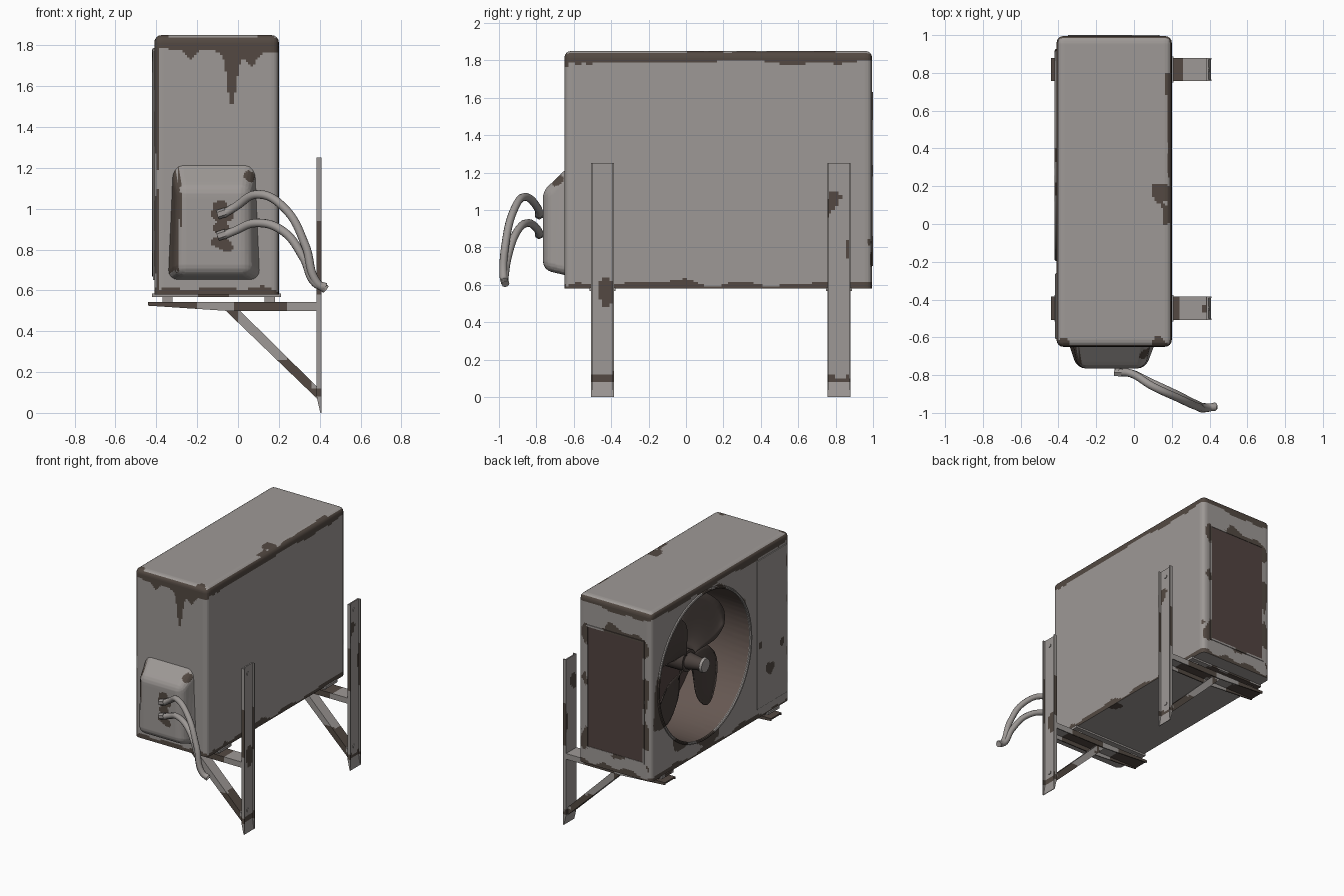
import bpy, bmesh, math
from mathutils import Vector, Matrix, noise

if "Cube" in bpy.data.objects:
    bpy.data.objects.remove(bpy.data.objects["Cube"])


def mat(name, r, g, b):
    lin = lambda c: ((c / 255 + 0.055) / 1.055) ** 2.4
    m = bpy.data.materials.new(name)
    m.diffuse_color = (lin(r), lin(g), lin(b), 1)
    m.use_nodes = True
    m.node_tree.nodes["Principled BSDF"].inputs["Base Color"].default_value = m.diffuse_color
    return m


PAINT = mat("grey_paint", 158, 153, 150)
RUST = mat("rust", 83, 73, 66)
PANEL = mat("panel_brown", 82, 68, 64)
LINER = mat("liner_brown", 102, 88, 82)
BLADE = mat("blade_dark", 76, 67, 63)
FAN_Y, FAN_Z, FAN_R = 0.365, 1.225, 0.545


def box(bm, lo, hi):
    lo, hi = Vector(lo), Vector(hi)
    m = Matrix.Translation((lo + hi) / 2) @ Matrix.Diagonal((*(hi - lo), 1))
    return bmesh.ops.create_cube(bm, size=1, matrix=m)["verts"]


def prism(bm, pts, y0, y1):
    # xz outline pushed along y
    f = bm.faces.new([bm.verts.new((x, y0, z)) for x, z in pts])
    new = bmesh.ops.extrude_face_region(bm, geom=[f])["geom"]
    bmesh.ops.translate(bm, verts=[v for v in new if isinstance(v, bmesh.types.BMVert)],
                        vec=(0, y1 - y0, 0))


def cyl(bm, a, b, r1, r2, n=24):
    a, b = Vector(a), Vector(b)
    m = Matrix.Translation((a + b) / 2) @ (b - a).to_track_quat('Z', 'Y').to_matrix().to_4x4()
    bmesh.ops.create_cone(bm, cap_ends=True, segments=n, radius1=r1, radius2=r2,
                          depth=(b - a).length, matrix=m)


def bevel(bm, edges, w, seg=4):
    bmesh.ops.bevel(bm, geom=edges, offset=w, segments=seg, affect='EDGES', profile=0.5)


def grid(bm, step):
    # slice the mesh so the rust outline can follow small faces
    for ax in range(3):
        vals = [v.co[ax] for v in bm.verts]
        no = Vector([float(i == ax) for i in range(3)])
        lo, hi = min(vals), max(vals)
        for i in range(1, int((hi - lo) / step) + 1):
            bmesh.ops.bisect_plane(bm, geom=bm.verts[:] + bm.edges[:] + bm.faces[:], dist=1e-5,
                                   plane_co=no * (lo + i * step), plane_no=no)


def make(name, bm, mats, smooth=True):
    bmesh.ops.recalc_face_normals(bm, faces=bm.faces[:])
    me = bpy.data.meshes.new(name)
    bm.to_mesh(me)
    bm.free()
    ob = bpy.data.objects.new(name, me)
    bpy.context.collection.objects.link(ob)
    for m in mats:
        me.materials.append(m)
    if smooth:
        smooth_it(ob)
    return ob


def smooth_it(ob):
    bpy.ops.object.select_all(action='DESELECT')
    ob.select_set(True)
    bpy.context.view_layer.objects.active = ob
    bpy.ops.object.shade_smooth_by_angle(angle=math.radians(35))


def paint(ob, rule):
    for p in ob.data.polygons:
        p.material_index = int(rule(p.center, p.normal))


# rust spots: centre, radius
SPOTS = [((0.14, 0.17, 1.85), 0.045), ((0.18, 0.05, 1.85), 0.05), ((0.13, -0.65, 1.85), 0.05),
         ((-0.38, -0.64, 1.85), 0.035), ((-0.41, -0.41, 0.91), 0.045), ((-0.41, -0.55, 1.06), 0.03),
         ((-0.41, 0.76, 1.5), 0.07), ((0.2, 0.0, 0.58), 0.06), ((0.2, -0.45, 0.58), 0.05),
         ((0.06, -0.69, 1.16), 0.035), ((-0.08, -0.76, 0.98), 0.05), ((-0.08, -0.76, 0.91), 0.042),
         ((-0.08, -0.76, 0.83), 0.045), ((0.2, 0.99, 0.83), 0.02)]
# front drips: x, width, length
DRIPS = [(-0.03, 0.028, 0.23), (0.07, 0.025, 0.07), (0.0, 0.09, 0.05), (-0.23, 0.03, 0.04)]


def rusty(c, n):
    w = noise.noise(c * 7)
    if any((c - Vector(p)).length < r * (1 + 0.6 * noise.noise(c * 18)) for p, r in SPOTS):
        return True
    if n.z < -0.5:
        return False
    if n.z > 0.6 and c.z > 1.8:
        return c.x > 0.175 + 0.02 * w and 0.05 < c.y < 0.8
    edge = 1.79 + 0.025 * w
    if n.y < -0.5 and c.y < -0.6:
        edge = 1.775 + 0.03 * w - sum(d * math.exp(-((c.x - x) / s) ** 2) for x, s, d in DRIPS)
    if c.z > edge or c.z < 0.607 + 0.04 * w:
        return True
    if n.x < -0.5:
        r = math.hypot(c.y - FAN_Y, c.z - FAN_Z)
        return r < 0.575 + 0.16 * noise.noise(c * 4.5) or c.y < -0.625 + 0.05 * w
    if n.y > 0.5 and c.y > 0.9:
        # worn paint around the intake panel
        d = max(abs(c.x + 0.107) - 0.245, abs(c.z - 1.165) - 0.465)
        return d < 0.01 + 0.11 * noise.noise(c * 6)
    return False


# casing with rounded sides and top
bm = bmesh.new()
box(bm, (-0.41, -0.65, 0.58), (0.20, 0.995, 1.85))
bevel(bm, [e for e in bm.edges if max(v.co.z for v in e.verts) > 1], 0.036)
grid(bm, 0.0115)
casing = make("casing", bm, [PAINT, RUST, LINER, PANEL], False)

# round fan opening cut from the left side
bm = bmesh.new()
cyl(bm, (-0.6, FAN_Y, FAN_Z), (0.03, FAN_Y, FAN_Z), FAN_R, FAN_R, 72)
cutter = make("fan_cutter", bm, [], False)
cutter.hide_render = True
mod = casing.modifiers.new("cut", 'BOOLEAN')
mod.object, mod.solver, mod.operation = cutter, 'EXACT', 'DIFFERENCE'
bpy.context.view_layer.objects.active = casing
bpy.ops.object.modifier_apply(modifier="cut")
bpy.data.objects.remove(cutter)


def casing_rule(c, n):
    if -0.409 < c.x < 0.1 and math.hypot(c.y - FAN_Y, c.z - FAN_Z) < FAN_R + 0.004:
        return 3 if c.x > 0.02 else 2
    return rusty(c, n)


paint(casing, casing_rule)
smooth_it(casing)

# fan ring
bpy.ops.mesh.primitive_torus_add(major_segments=96, minor_segments=8, major_radius=FAN_R + 0.006,
                                 minor_radius=0.011, location=(-0.41, FAN_Y, FAN_Z),
                                 rotation=(0, math.pi / 2, 0))
ring = bpy.context.object
ring.name = "fan_ring"
ring.data.materials.append(PAINT)
ring.data.materials.append(RUST)
to_world = ring.matrix_world.copy()
paint(ring, lambda c, n: noise.noise((to_world @ c) * 4.5) > 0.0)
smooth_it(ring)

# fan hub, cap and four broad pitched blades
bm = bmesh.new()
cyl(bm, (-0.41, FAN_Y, FAN_Z), (-0.28, FAN_Y, FAN_Z), 0.04, 0.06)
cyl(bm, (-0.28, FAN_Y, FAN_Z), (0.03, FAN_Y, FAN_Z), 0.08, 0.08)
make("fan_hub", bm, [BLADE])
bm = bmesh.new()
cyl(bm, (-0.42, FAN_Y, FAN_Z), (-0.40, FAN_Y, FAN_Z), 0.05, 0.055)
make("fan_cap", bm, [PAINT])
bm = bmesh.new()
NU, NV = 12, 8
for k in range(4):
    rows = []
    for j in range(NV + 1):
        t = j / NV
        row = []
        for i in range(NU + 1):
            u = i / NU - 0.5
            a = math.radians(40 + 90 * k + u * (45 + 30 * math.sin(t * 2.6)))
            r = 0.06 + t * (0.42 - 1.4 * u ** 4)
            row.append(bm.verts.new((-0.25 - 0.13 * u * (0.5 + 0.5 * t),
                                     FAN_Y + r * math.cos(a), FAN_Z + r * math.sin(a))))
        rows.append(row)
    for j in range(NV):
        for i in range(NU):
            bm.faces.new((rows[j][i], rows[j][i + 1], rows[j + 1][i + 1], rows[j + 1][i]))
blades = make("fan_blades", bm, [BLADE])
blades.modifiers.new("thick", 'SOLIDIFY').thickness = 0.008

# service panel beside the fan
bm = bmesh.new()
box(bm, (-0.417, -0.61, 0.65), (-0.405, -0.26, 1.77))
bevel(bm, [e for e in bm.edges if max(v.co.x for v in e.verts) < -0.41], 0.005, 2)
grid(bm, 0.0125)
paint(make("service_panel", bm, [PAINT, RUST]), rusty)

# dark intake panel with a raised frame on the back
bm = bmesh.new()
box(bm, (-0.34, 0.98, 0.71), (0.13, 0.997, 1.62))
make("intake_panel", bm, [PANEL], False)
bm = bmesh.new()
for x in (-0.35, 0.122):
    box(bm, (x, 0.98, 0.70), (x + 0.014, 1.0, 1.63))
for z in (0.70, 1.616):
    box(bm, (-0.35, 0.98, z), (0.136, 1.0, z + 0.014))
grid(bm, 0.02)
paint(make("intake_frame", bm, [PAINT, RUST], False), lambda c, n: noise.noise(c * 6) > 0.0)

# tapered pipe cover on the front
bm = bmesh.new()
for v in box(bm, (-0.345, -0.765, 0.65), (0.11, -0.64, 1.22)):
    if v.co.y < -0.7:
        v.co.x = -0.30 if v.co.x < -0.1 else 0.06
        v.co.z = 0.68 if v.co.z < 0.9 else 1.10
    elif v.co.z > 1:
        v.co.x = -0.32 if v.co.x < -0.1 else 0.085
bevel(bm, [e for e in bm.edges if min(v.co.y for v in e.verts) < -0.7], 0.045)
grid(bm, 0.01)
paint(make("pipe_cover", bm, [PAINT, RUST]), rusty)

# two valves and their hoses
PATHS = [[(-0.07, -0.785, 0.975), (-0.02, -0.79, 1.005), (0.10, -0.86, 1.07), (0.23, -0.92, 1.0),
          (0.33, -0.965, 0.82), (0.385, -0.975, 0.64), (0.43, -0.965, 0.605)],
         [(-0.07, -0.785, 0.87), (-0.02, -0.79, 0.89), (0.09, -0.84, 0.93), (0.22, -0.90, 0.89),
          (0.32, -0.95, 0.76), (0.38, -0.97, 0.635), (0.43, -0.97, 0.615)]]
bm = bmesh.new()
for i, pts in enumerate(PATHS):
    z = pts[0][2]
    cyl(bm, (-0.085, -0.74, z), (-0.085, -0.79, z), 0.018, 0.018, 12)
    cyl(bm, (-0.10, -0.785, z - 0.005), (-0.06, -0.788, z + 0.008), 0.023, 0.023, 6)
    cu = bpy.data.curves.new("hose", 'CURVE')
    cu.dimensions, cu.bevel_depth, cu.bevel_resolution = '3D', 0.021, 3
    cu.use_fill_caps = True
    sp = cu.splines.new('BEZIER')
    sp.bezier_points.add(len(pts) - 1)
    for p, co in zip(sp.bezier_points, pts):
        p.co = co
        p.handle_left_type = p.handle_right_type = 'AUTO'
    cu.materials.append(PAINT)
    bpy.context.collection.objects.link(bpy.data.objects.new(f"hose_{i + 1}", cu))
make("valves", bm, [PAINT])


def bracket_rust(c, n):
    w = c + Vector((0.03, 0, 0.03)) * noise.noise(c * 8)
    if w.x > 0.37 and w.z > 0.12:
        # post: rust on the rims, little on the flat web
        return 0.6 < w.z < 0.93 if abs(n.y) > 0.5 else noise.noise(c * 6) > 0.42
    if w.z > 0.49:
        return -0.02 < w.x < 0.24 or w.x < -0.2
    return (w.z < 0.27 or w.x < 0.0) and c.z > 0.08


# two wall brackets: channel post, channel arm, brace, foot rail and pads
for side, y in (("front", -0.447), ("back", 0.818)):
    bm = bmesh.new()
    prism(bm, [(0.385, 0.08), (0.403, 0), (0.408, 0), (0.395, 0.08), (0.395, 1.25), (0.385, 1.25)],
          y - 0.062, y + 0.062)
    prism(bm, [(-0.44, 0.532), (0.39, 0.532), (0.39, 0.543), (-0.44, 0.543)], y - 0.062, y + 0.062)
    for s in (-0.062, 0.054):
        prism(bm, [(0.386, 0.08), (0.404, 0), (0.41, 0), (0.41, 1.25), (0.386, 1.25)],
              y + s, y + s + 0.008)
        prism(bm, [(-0.44, 0.525), (-0.06, 0.50), (0.388, 0.50), (0.388, 0.54), (-0.44, 0.54)],
              y + s, y + s + 0.008)
    prism(bm, [(-0.07, 0.51), (0.387, 0.07), (0.39, 0.125), (0.0, 0.51)], y - 0.042, y + 0.042)
    grid(bm, 0.02)
    paint(make(f"{side}_bracket", bm, [PAINT, RUST], False), bracket_rust)

    bm = bmesh.new()
    for z in (0.16, 1.19):
        cyl(bm, (0.39, y, z), (0.40, y, z), 0.015, 0.015, 6)
    make(f"{side}_bolts", bm, [PAINT], False)

    bm = bmesh.new()
    box(bm, (-0.42, y - 0.07, 0.567), (0.21, y + 0.07, 0.585))
    for x in (-0.37, 0.13):
        box(bm, (x, y - 0.04, 0.54), (x + 0.05, y + 0.04, 0.57))
    grid(bm, 0.025)
    paint(make(f"{side}_foot_rail", bm, [PAINT, RUST], False), lambda c, n: noise.noise(c * 6) > 0.1)
